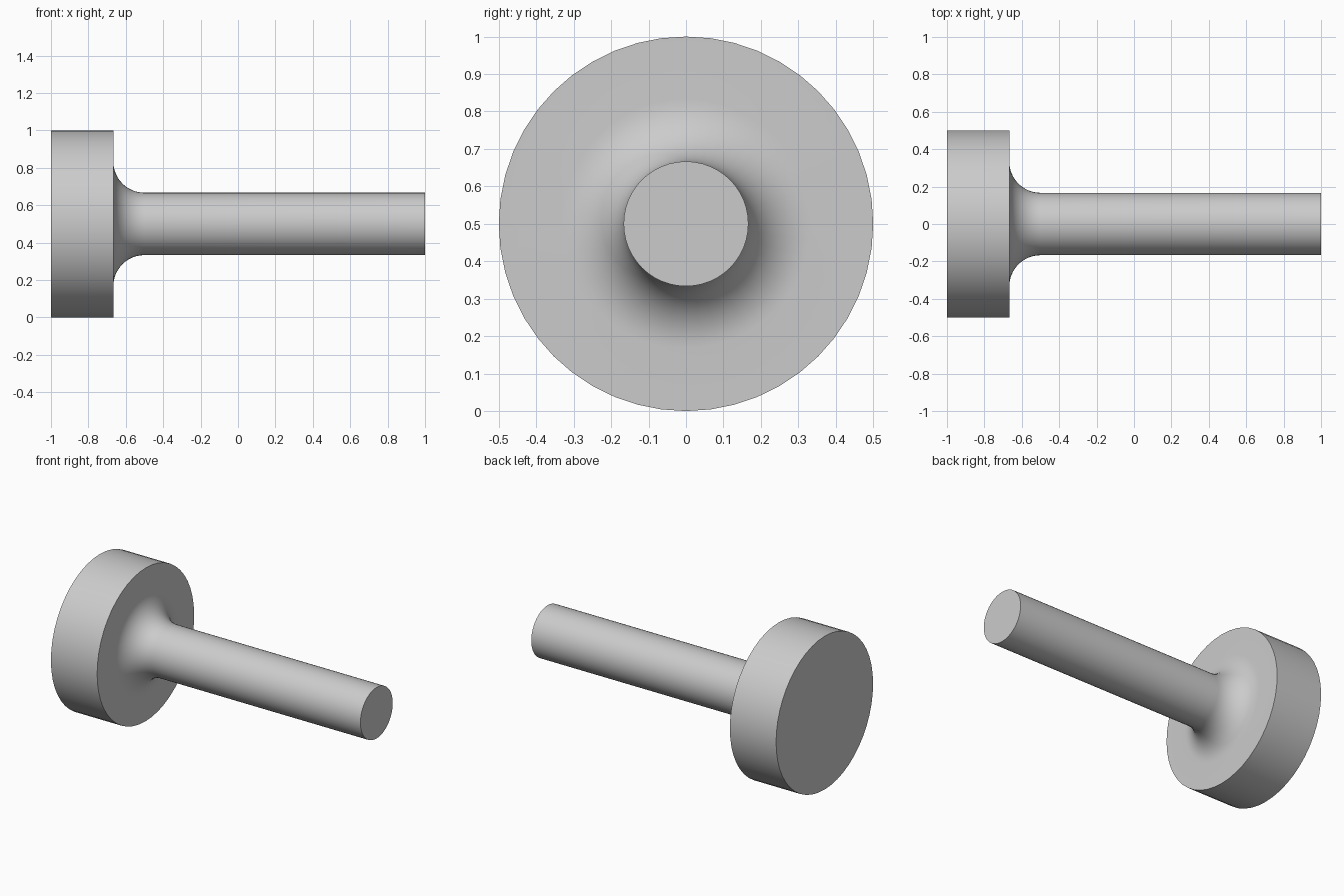
import bpy
import bmesh
from math import cos, sin, pi, radians
from mathutils import Vector

if "Cube" in bpy.data.objects:
    bpy.data.objects.remove(bpy.data.objects["Cube"], do_unlink=True)

SIDES = 48
HEAD_R = 0.5
SHAFT_R = 1 / 6
FILLET_R = 1 / 6
HEAD_FACE = -2 / 3
ARC_STEPS = 12

# Plain grey metal
grey = bpy.data.materials.new("grey_metal")
grey.use_nodes = True
colour = (0.6, 0.6, 0.6, 1)
grey.diffuse_color = colour
grey.node_tree.nodes["Principled BSDF"].inputs["Base Color"].default_value = colour

# Profile as (x, radius): disc head, concave fillet, shaft
profile = [(-1, HEAD_R), (HEAD_FACE, HEAD_R)]
for i in range(ARC_STEPS + 1):
    a = pi / 2 * i / ARC_STEPS
    profile.append((HEAD_FACE + FILLET_R * (1 - cos(a)),
                    SHAFT_R + FILLET_R * (1 - sin(a))))
profile.append((1, SHAFT_R))

# Turn the profile around the long axis
bm = bmesh.new()
rings = []
for x, r in profile:
    angles = [2 * pi * k / SIDES for k in range(SIDES)]
    rings.append([bm.verts.new(Vector((x, r * cos(a), HEAD_R + r * sin(a)))) for a in angles])
for lower, upper in zip(rings, rings[1:]):
    for k in range(SIDES):
        n = (k + 1) % SIDES
        bm.faces.new((lower[k], lower[n], upper[n], upper[k]))

# Flat end caps
bm.faces.new(rings[0])
bm.faces.new(rings[-1])
bmesh.ops.recalc_face_normals(bm, faces=bm.faces)

mesh = bpy.data.meshes.new("flanged_shaft")
bm.to_mesh(mesh)
bm.free()
mesh.materials.append(grey)
shaft = bpy.data.objects.new("flanged_shaft", mesh)
bpy.context.collection.objects.link(shaft)

# Smooth round surfaces, crisp rims
bpy.ops.object.select_all(action='DESELECT')
shaft.select_set(True)
bpy.context.view_layer.objects.active = shaft
bpy.ops.object.shade_smooth_by_angle(angle=radians(30))
